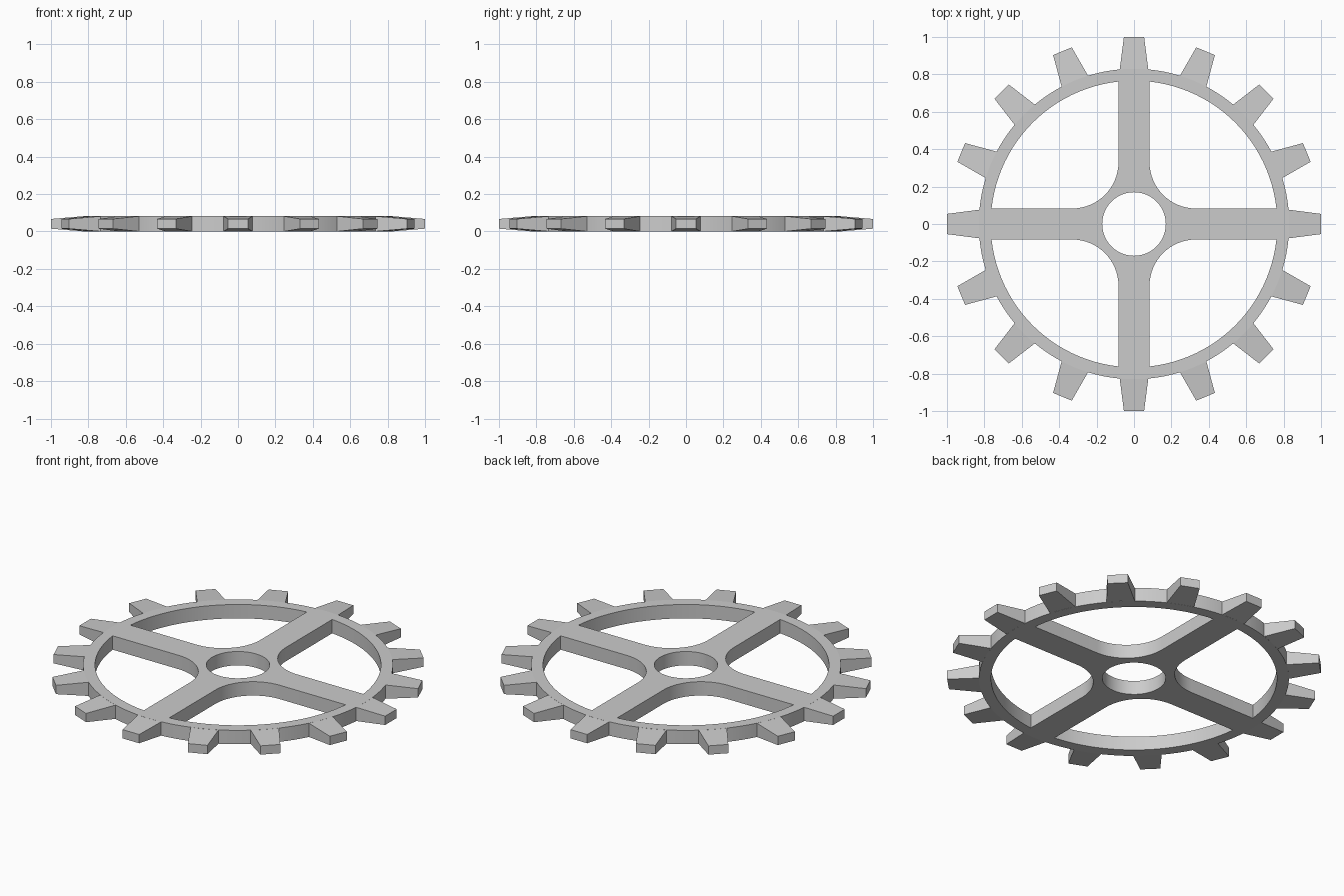
import bpy, bmesh
from math import sin, cos, pi, tau, asin, radians
from mathutils import Matrix

if "Cube" in bpy.data.objects:
    bpy.data.objects.remove(bpy.data.objects["Cube"])

THICK = 0.082
R_OUT, R_IN, R_BORE = 0.83, 0.766, 0.17
SPOKE = 0.083      # half width of a spoke
FILLET = 0.33      # centre of the hub fillet on both axes
TEETH = 16


def arc(r, a0, a1, n, cx=0.0, cy=0.0):
    return [(cx + r * cos(a0 + (a1 - a0) * i / n), cy + r * sin(a0 + (a1 - a0) * i / n))
            for i in range(n + 1)]


def turn(pts, a):
    return [(x * cos(a) - y * sin(a), x * sin(a) + y * cos(a)) for x, y in pts]


# Window between two spokes: rim arc plus hub fillet
a = asin(SPOKE / R_IN)
window = arc(R_IN, a, pi / 2 - a, 24)
window += arc(FILLET - SPOKE, pi, 1.5 * pi, 16, FILLET, FILLET)

loops = [arc(R_OUT, 0, tau, 128)[:-1], arc(R_BORE, 0, tau, 48)[:-1]]
loops += [turn(window, k * pi / 2) for k in range(4)]

# Wheel body: rim, spokes and hub from one filled profile
curve = bpy.data.curves.new("wheel_body", 'CURVE')
curve.dimensions = '2D'
curve.fill_mode = 'BOTH'
curve.extrude = THICK / 2
for pts in loops:
    s = curve.splines.new('POLY')
    s.points.add(len(pts) - 1)
    for p, (x, y) in zip(s.points, pts):
        p.co = (x, y, 0, 1)
    s.use_cyclic_u = True
body = bpy.data.objects.new("wheel_body", curve)
bpy.context.collection.objects.link(body)
bpy.context.view_layer.objects.active = body
body.select_set(True)
bpy.ops.object.convert(target='MESH')
body = bpy.context.view_layer.objects.active
body.data.transform(Matrix.Translation((0, 0, THICK / 2)))
bm = bmesh.new()
bm.from_mesh(body.data)
bmesh.ops.remove_doubles(bm, verts=bm.verts, dist=1e-5)
bmesh.ops.recalc_face_normals(bm, faces=bm.faces)
bm.to_mesh(body.data)
bm.free()
bpy.ops.object.shade_smooth_by_angle(angle=radians(30))

# Teeth: blocks tapering outwards in width and thickness
bm = bmesh.new()
for k in range(TEETH):
    tooth = bmesh.ops.create_cube(bm, size=2)["verts"]
    for v in tooth:
        r, w, h = (1.0, 0.054, 0.026) if v.co.x > 0 else (0.822, 0.077, THICK / 2)
        v.co = (r, v.co.y * w, THICK / 2 + v.co.z * h)
    bmesh.ops.rotate(bm, verts=tooth, matrix=Matrix.Rotation(k * tau / TEETH, 3, 'Z'))
mesh = bpy.data.meshes.new("teeth")
bm.to_mesh(mesh)
bm.free()
bpy.context.collection.objects.link(bpy.data.objects.new("teeth", mesh))
